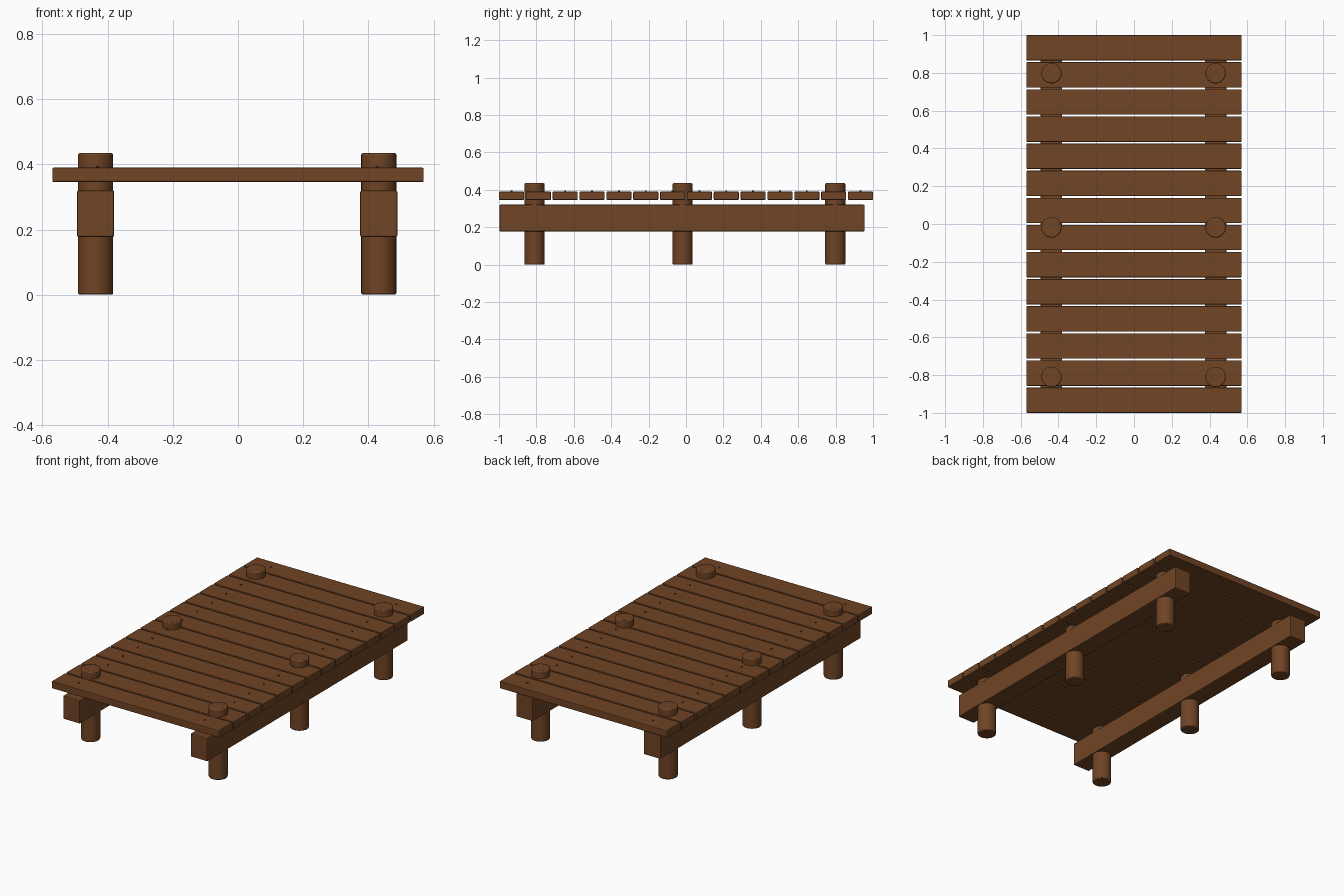
import bpy

if "Cube" in bpy.data.objects:
    bpy.data.objects.remove(bpy.data.objects["Cube"])

wood = bpy.data.materials.new("brown wood")
wood.diffuse_color = (0.16, 0.058, 0.018, 1)
wood.use_nodes = True
wood.node_tree.nodes["Principled BSDF"].inputs["Base Color"].default_value = wood.diffuse_color


def finish(ob, name, bevel=0.0):
    ob.name = name
    ob.data.materials.append(wood)
    if bevel:
        m = ob.modifiers.new("worn edges", 'BEVEL')
        m.width = bevel
        m.segments = 2
        m.limit_method = 'ANGLE'
        m.angle_limit = 0.9


def box(name, lo, hi, bevel):
    bpy.ops.mesh.primitive_cube_add(
        size=1, location=[(a + b) / 2 for a, b in zip(lo, hi)])
    ob = bpy.context.object
    ob.scale = [b - a for a, b in zip(lo, hi)]
    bpy.ops.object.transform_apply(location=False, rotation=False, scale=True)
    finish(ob, name, bevel)


def rod(name, x, y, z0, z1, r, sides, bevel=0.0):
    bpy.ops.mesh.primitive_cylinder_add(
        vertices=sides, radius=r, depth=z1 - z0, location=(x, y, (z0 + z1) / 2))
    bpy.ops.object.shade_smooth_by_angle(angle=0.6)
    finish(bpy.context.object, name, bevel)


# deck planks, each with a nail head over both beams
COUNT, WIDTH = 14, 0.134
PITCH = (2 - WIDTH) / (COUNT - 1)
for i in range(COUNT):
    y = -1 + WIDTH / 2 + i * PITCH
    box(f"plank_{i + 1}", (-0.57, y - WIDTH / 2, 0.346),
        (0.57, y + WIDTH / 2, 0.39), 0.004)
    for side, x in (("left", -0.431), ("right", 0.426)):
        rod(f"nail_{side}_{i + 1}", x, y, 0.37, 0.395, 0.005, 10)

# long beams and the round posts running up through the deck
for side, bx, px in (("left", -0.437, -0.437), ("right", 0.432, 0.432)):
    box(f"beam_{side}", (bx - 0.057, -0.997, 0.177),
        (bx + 0.057, 0.955, 0.32), 0.005)
    for row, y in (("front", -0.81), ("middle", -0.018), ("back", 0.798)):
        rod(f"post_{side}_{row}", px, y, 0, 0.435, 0.054, 32, 0.006)
